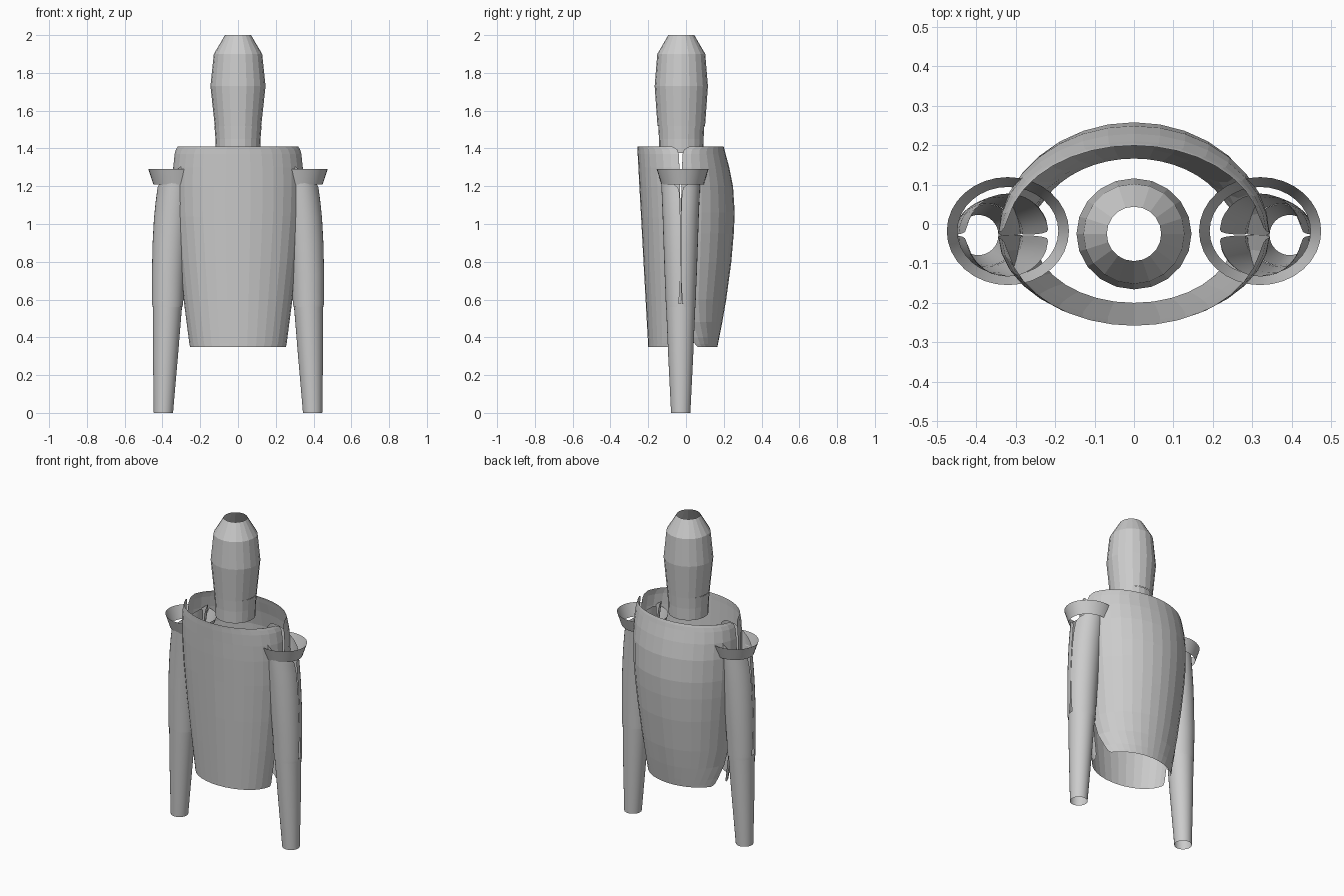
import bpy, math

Y0 = -0.028  # side seam plane shared by torso and arms


def make(name, rows, closed, smooth):
    """Skin a list of point rings into an open sheet or tube."""
    n = len(rows[0])
    verts = [p for r in rows for p in r]
    faces = []
    for i in range(len(rows) - 1):
        for j in range(n if closed else n - 1):
            k = (j + 1) % n
            faces.append((i * n + j, i * n + k, (i + 1) * n + k, (i + 1) * n + j))
    me = bpy.data.meshes.new(name)
    me.from_pydata(verts, [], faces)
    me.update()
    ob = bpy.data.objects.new(name, me)
    bpy.context.collection.objects.link(ob)
    for p in me.polygons:
        p.use_smooth = smooth
    return ob


def tube(name, profile, n=20, cx=0.0, cy=-0.025, smooth=False):
    """Profile rows: z, x radius, y radius."""
    rows = []
    for z, rx, ry in profile:
        rows.append([(cx + rx * math.cos(2 * math.pi * j / n),
                      cy + ry * math.sin(2 * math.pi * j / n), z) for j in range(n)])
    return make(name, rows, True, smooth)


def shell(name, profile, side, n=16, mirror=1, smooth=False):
    """Half shell. Profile rows: z, centre x, width, depth, seam gap, tilt."""
    rows = []
    for z, cx, w, d, gap, tilt in profile:
        a = math.asin(min(gap / d, 0.95))
        ring = []
        for j in range(n + 1):
            t = a + (math.pi - 2 * a) * j / n
            dx = w * math.cos(t)
            x = mirror * (cx + dx)
            y = Y0 + side * d * math.sin(t)
            ring.append((x, y, z - tilt * dx))
        if side * mirror < 0:
            ring.reverse()
        rows.append(ring)
    return make(name, rows, False, smooth)


# torso front plate
shell("torso_front", [
    (0.35, 0, 0.255, 0.172, 0.012, 0), (0.37, 0, 0.258, 0.173, 0.004, 0),
    (0.60, 0, 0.288, 0.186, 0.0, 0), (0.80, 0, 0.312, 0.197, 0.0, 0),
    (1.04, 0, 0.335, 0.210, 0.0, 0), (1.20, 0, 0.344, 0.219, 0.004, 0),
    (1.30, 0, 0.343, 0.224, 0.007, 0), (1.37, 0, 0.336, 0.228, 0.010, 0),
    (1.395, 0, 0.330, 0.229, 0.018, 0), (1.41, 0, 0.325, 0.230, 0.045, 0)], -1)

# torso back plate
shell("torso_back", [
    (0.35, 0, 0.255, 0.194, 0.090, 0), (0.365, 0, 0.257, 0.197, 0.075, 0),
    (0.40, 0, 0.262, 0.204, 0.060, 0), (0.48, 0, 0.272, 0.220, 0.025, 0),
    (0.60, 0, 0.288, 0.241, 0.002, 0), (0.80, 0, 0.312, 0.268, 0.0, 0),
    (0.95, 0, 0.328, 0.281, 0.0, 0), (1.06, 0, 0.337, 0.286, 0.0, 0),
    (1.20, 0, 0.344, 0.277, 0.004, 0), (1.30, 0, 0.343, 0.257, 0.007, 0),
    (1.37, 0, 0.336, 0.238, 0.010, 0), (1.395, 0, 0.330, 0.232, 0.018, 0),
    (1.41, 0, 0.325, 0.227, 0.045, 0)], 1)

# neck and head
tube("neck", [(1.375, 0.117, 0.117), (1.45, 0.119, 0.118), (1.52, 0.125, 0.122)])
tube("head", [(1.52, 0.123, 0.126), (1.73, 0.146, 0.141),
              (1.90, 0.128, 0.127), (2.0, 0.069, 0.069)])

# arms: split upper arm with slanted top, forearm tube, flared shoulder ring
UPPER = [
    (0.56, 0.373, 0.082, 0.078, 0.020, 0), (0.58, 0.373, 0.083, 0.079, 0.011, 0),
    (0.64, 0.371, 0.084, 0.081, 0.005, 0), (0.73, 0.369, 0.087, 0.085, 0.001, 0),
    (0.90, 0.360, 0.092, 0.091, 0.001, 0), (1.05, 0.348, 0.097, 0.096, 0.002, 0.2),
    (1.17, 0.335, 0.101, 0.101, 0.004, 0.5), (1.25, 0.325, 0.104, 0.104, 0.008, 0.75),
    (1.275, 0.322, 0.105, 0.105, 0.015, 0.78), (1.29, 0.320, 0.105, 0.105, 0.040, 0.8)]
for label, s in (("right", 1), ("left", -1)):
    shell("upper_arm_front_" + label, UPPER, -1, mirror=s, smooth=True)
    shell("upper_arm_back_" + label, UPPER, 1, mirror=s, smooth=True)
    rows = []
    for z, cx, r in ((0.0, 0.395, 0.051), (0.3, 0.384, 0.066), (0.58, 0.373, 0.078)):
        rows.append([(s * (cx + r * math.cos(math.pi * j / 16)),
                      Y0 + s * r * math.sin(math.pi * j / 16), z) for j in range(32)])
    make("forearm_" + label, rows, True, True)
    tube("shoulder_ring_" + label, [(1.21, 0.128, 0.112), (1.29, 0.155, 0.137)],
         n=32, cx=s * 0.32, cy=-0.018, smooth=True)
